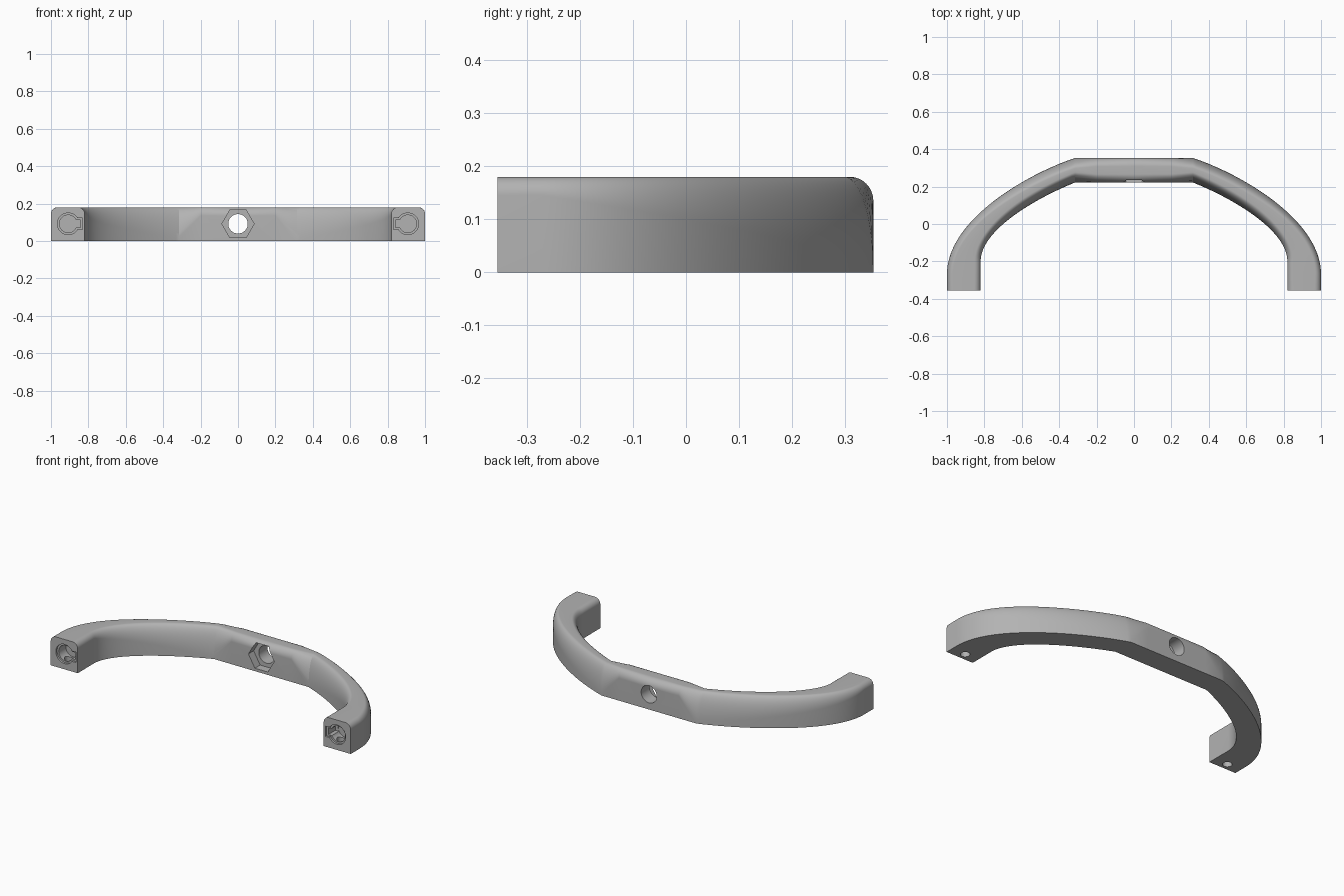
import bpy, bmesh
from math import pi, sin, cos, radians
from mathutils import Vector
from mathutils.geometry import interpolate_bezier

HEIGHT = 0.18
FRONT = -0.355
HOLE_Z = 0.092

cube = bpy.data.objects.get("Cube")
if cube:
    bpy.data.objects.remove(cube, do_unlink=True)

grey = bpy.data.materials.new("plain_grey")
grey.use_nodes = True
colour = (0.45, 0.45, 0.45, 1)
grey.diffuse_color = colour
grey.node_tree.nodes["Principled BSDF"].inputs["Base Color"].default_value = colour


def section(outer, inner, w, h, steps=14):
    """Flat-bottomed section whose two top edges have elliptical rounding."""
    length = (inner - outer).length
    side = [(0, 0)]
    for i in range(steps + 1):
        a = pi / 2 * i / steps
        side.append((w * (1 - cos(a)), HEIGHT - h + h * sin(a)))
    pts = side + [(length - s, z) for s, z in reversed(side)]
    return [Vector((*outer.lerp(inner, s / length).xy, z)) for s, z in pts]


def curve(points, n):
    return interpolate_bezier(*[Vector((x, y, 0)) for x, y in points], n)


# Stations from the middle of the bar round to one foot
stations = [(Vector((x, 0.353, 0)), Vector((x, 0.222, 0)), w, h)
            for x, w, h in ((0, 0.045, 0.045), (0.2, 0.045, 0.045))]
count = 40
outer_arc = curve([(0.315, 0.353), (0.553, 0.275), (1, 0.03), (1, -0.27)], count)
inner_arc = curve([(0.315, 0.222), (0.52, 0.14), (0.82, -0.03), (0.82, -0.2)], count)
for i, (o, n) in enumerate(zip(outer_arc, inner_arc)):
    t = i / (count - 1)
    stations.append((o, n, 0.055 - 0.02 * t, 0.175 - 0.14 * t))
stations.append((Vector((1, FRONT, 0)), Vector((0.82, FRONT, 0)), 0.035, 0.035))

# Curved handle: loft the sections on both sides of the middle
half = [section(*s) for s in stations]
mirrored = [[Vector((-p.x, p.y, p.z)) for p in ring] for ring in half[:0:-1]]
bm = bmesh.new()
rings = [[bm.verts.new(p) for p in ring] for ring in mirrored + half]
for a, b in zip(rings, rings[1:]):
    for i in range(len(a)):
        j = (i + 1) % len(a)
        bm.faces.new((a[i], a[j], b[j], b[i]))
bm.faces.new(rings[0])
bm.faces.new(rings[-1])
bmesh.ops.recalc_face_normals(bm, faces=bm.faces)
mesh = bpy.data.meshes.new("curved_handle")
bm.to_mesh(mesh)
bm.free()
handle = bpy.data.objects.new("curved_handle", mesh)
bpy.context.collection.objects.link(handle)
mesh.materials.append(grey)


def cut():
    """Subtract the active object from the handle, then remove it."""
    cutter = bpy.context.object
    cutter.hide_render = True
    cutter.data.materials.append(grey)
    bpy.context.view_layer.objects.active = handle
    mod = handle.modifiers.new("cut", 'BOOLEAN')
    mod.operation = 'DIFFERENCE'
    mod.solver = 'EXACT'
    mod.object = cutter
    bpy.ops.object.modifier_apply(modifier=mod.name)
    bpy.data.objects.remove(cutter, do_unlink=True)


def cut_round(location, radius, depth, rotation, sides=40):
    bpy.ops.mesh.primitive_cylinder_add(vertices=sides, radius=radius, depth=depth,
                                        location=location, rotation=rotation)
    cut()


def cut_box(location, size):
    bpy.ops.mesh.primitive_cube_add(size=1, location=location)
    box = bpy.context.object
    box.scale = size
    bpy.ops.object.transform_apply(location=False, rotation=False, scale=True)
    cut()


along_y = (pi / 2, 0, 0)

# Bolt hole through the bar, with a hexagonal nut recess in front
cut_round((0, 0.29, HOLE_Z), 0.052, 0.4, along_y)
cut_round((0, 0.222, HOLE_Z), 0.086, 0.1, (pi / 2, pi / 6, 0), 6)

# Stepped keyhole sockets in the feet, with a drain hole underneath
for side in (-1, 1):
    for radius, depth, slot_end, slot_half in ((0.058, 0.012, 0.832, 0.031),
                                               (0.047, 0.08, 0.843, 0.021)):
        cut_round((side * 0.908, FRONT, HOLE_Z), radius, 2 * depth, along_y)
        cut_box((side * (slot_end + 0.908) / 2, FRONT, HOLE_Z),
                (0.908 - slot_end, 2 * depth - 0.002, 2 * slot_half))
    cut_round((side * 0.908, -0.312, 0.03), 0.026, 0.1, (0, 0, 0), 24)

# Smooth curves, crisp edges
bpy.ops.object.select_all(action='DESELECT')
handle.select_set(True)
bpy.context.view_layer.objects.active = handle
bpy.ops.object.shade_smooth_by_angle(angle=radians(24))
